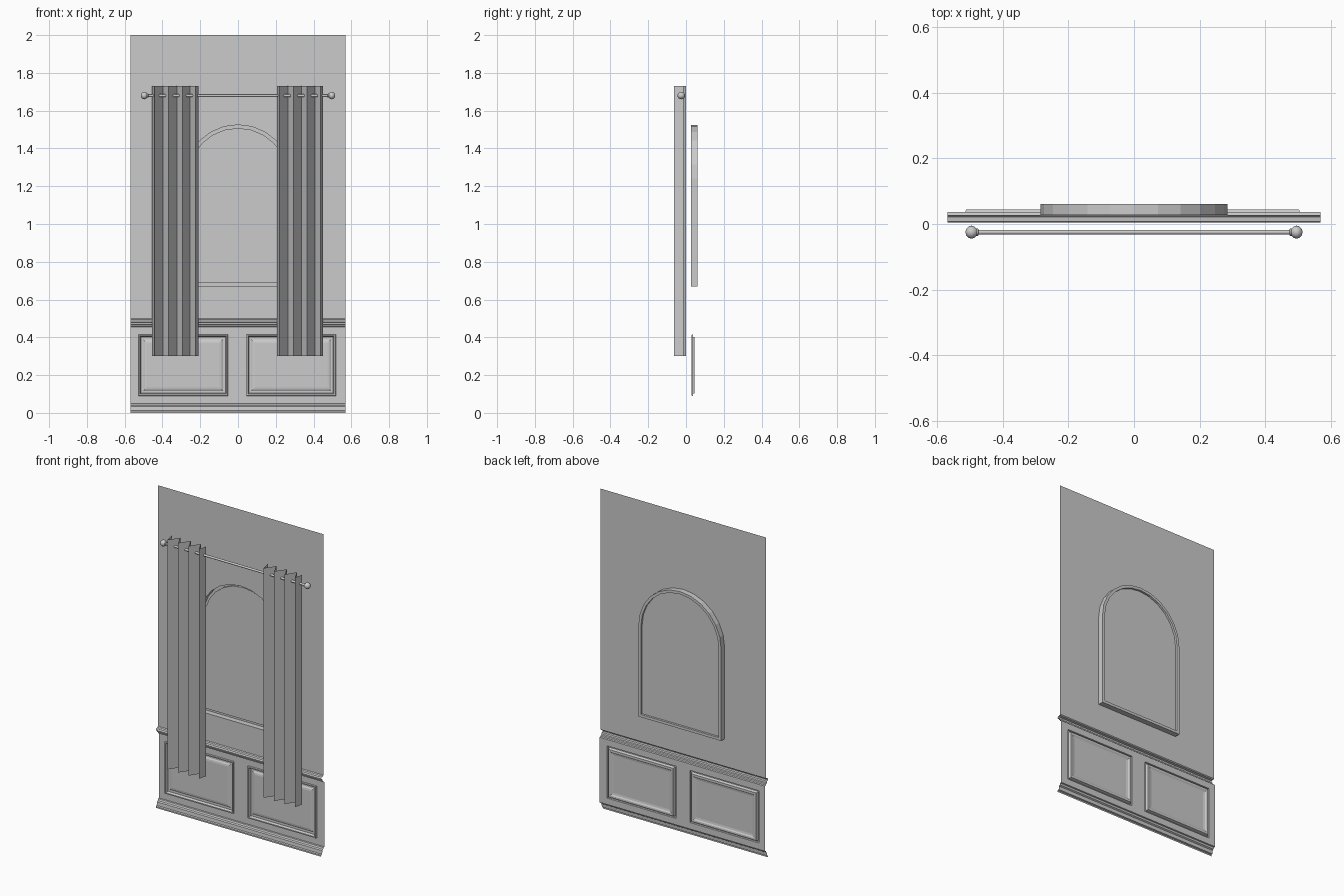
import bpy, bmesh, math

if "Cube" in bpy.data.objects:
    bpy.data.objects.remove(bpy.data.objects["Cube"])

W = 0.57          # half width of the wall
Y_WALL = 0.027    # upper wall plane
Y_LOW = 0.036     # lower wall plane


def make(name, verts, faces):
    me = bpy.data.meshes.new(name)
    me.from_pydata(verts, [], faces)
    bm = bmesh.new()
    bm.from_mesh(me)
    bmesh.ops.recalc_face_normals(bm, faces=bm.faces)
    bm.to_mesh(me)
    bm.free()
    ob = bpy.data.objects.new(name, me)
    bpy.context.collection.objects.link(ob)
    return ob


def sheet(name, loops, y):
    """Flat vertical sheet; the first loop is the outline, the others are holes."""
    bm = bmesh.new()
    for loop in loops:
        vs = [bm.verts.new((x, y, z)) for x, z in loop]
        for i, v in enumerate(vs):
            bm.edges.new((v, vs[(i + 1) % len(vs)]))
    bmesh.ops.triangle_fill(bm, edges=bm.edges[:], use_beauty=True, normal=(0, -1, 0))
    me = bpy.data.meshes.new(name)
    bm.to_mesh(me)
    bm.free()
    ob = bpy.data.objects.new(name, me)
    bpy.context.collection.objects.link(ob)
    return ob


def rings(name, loop_fn, profile):
    """Bridge inset copies of a loop along an (inset, y) profile and cap the last one."""
    verts, faces = [], []
    for inset, y in profile:
        loop = loop_fn(inset)
        verts += [(x, y, z) for x, z in loop]
    n = len(loop)
    for r in range(len(profile) - 1):
        for i in range(n):
            j = (i + 1) % n
            faces.append((r * n + i, r * n + j, (r + 1) * n + j, (r + 1) * n + i))
    last = (len(profile) - 1) * n
    faces.append(tuple(range(last, last + n)))
    return make(name, verts, faces)


def strip(name, profile):
    """Open moulding swept across the wall from a (y, z) profile."""
    verts = [(s * W, y, z) for y, z in profile for s in (-1, 1)]
    faces = [(2 * i, 2 * i + 1, 2 * i + 3, 2 * i + 2) for i in range(len(profile) - 1)]
    return make(name, verts, faces)


def rect(x0, x1, z0, z1):
    return lambda d: [(x0 + d, z0 + d), (x1 - d, z0 + d), (x1 - d, z1 - d), (x0 + d, z1 - d)]


def arch(d, n=12):
    r = 0.285 - d
    pts = [(-r, 0.67 + d), (r, 0.67 + d)]
    return pts + [(r * math.cos(math.pi * i / n), 1.24 + r * math.sin(math.pi * i / n))
                  for i in range(n + 1)]


# Upper wall with arched opening, and the window set into it
sheet("upper_wall", [rect(-W, W, 0.50, 2.0)(0), arch(0)], Y_WALL)
rings("arched_window", arch, [(0, Y_WALL), (0, 0.061), (0.017, 0.061), (0.017, 0.048)])

# Lower wall with two moulded panels
panels = [rect(-0.527, -0.053, 0.09, 0.415), rect(0.044, 0.518, 0.09, 0.415)]
sheet("lower_wall", [rect(-W, W, 0.05, 0.455)(0)] + [p(0) for p in panels], Y_LOW)
for i, p in enumerate(panels):
    rings(f"wall_panel_{i + 1}", p,
          [(0, Y_LOW), (0.002, 0.028), (0.009, 0.028), (0.014, 0.044),
           (0.026, 0.044), (0.034, 0.039), (0.045, 0.037)])

# Chair rail and skirting board
strip("chair_rail", [(Y_WALL, 0.50), (0.022, 0.495), (0.008, 0.493), (0.005, 0.488), (0.005, 0.481),
                     (0.015, 0.478), (0.017, 0.468), (0.024, 0.465), (0.026, 0.457), (Y_LOW, 0.455)])
strip("skirting_board", [(Y_LOW, 0.05), (0.028, 0.048), (0.024, 0.038), (0.016, 0.033),
                         (0.014, 0.012), (0.005, 0.009), (0.005, 0.0)])

# Pleated curtains
folds = [(-0.455, -0.013), (-0.441, -0.064), (-0.397, 0), (-0.367, -0.064), (-0.324, 0),
         (-0.295, -0.064), (-0.254, 0), (-0.224, -0.064), (-0.21, -0.013)]
folds[0] = (-0.455, 0.0)
for name, dx in (("left_curtain", 0), ("right_curtain", 0.661)):
    v = [(x + dx, y, z) for x, y in folds for z in (0.30, 1.73)]
    make(name, v, [(2 * i, 2 * i + 2, 2 * i + 3, 2 * i + 1) for i in range(len(folds) - 1)])

# Curtain rod with ball finials, turned around the x axis
half = [(0.515, 0.0), (0.512, 0.01), (0.505, 0.017), (0.496, 0.02), (0.487, 0.017),
        (0.481, 0.011), (0.476, 0.011), (0.474, 0.007)]
prof = half + [(-x, r) for x, r in reversed(half)]
N = 16
verts = [(x, -0.025 + r * math.cos(2 * math.pi * k / N), 1.68 + r * math.sin(2 * math.pi * k / N))
         for x, r in prof for k in range(N)]
faces = [(i * N + k, i * N + (k + 1) % N, (i + 1) * N + (k + 1) % N, (i + 1) * N + k)
         for i in range(len(prof) - 1) for k in range(N)]
rod = make("curtain_rod", verts, faces)
bm = bmesh.new()
bm.from_mesh(rod.data)
bmesh.ops.remove_doubles(bm, verts=bm.verts, dist=1e-5)
bmesh.ops.recalc_face_normals(bm, faces=bm.faces)
bm.to_mesh(rod.data)
bm.free()
bpy.context.view_layer.objects.active = rod
rod.select_set(True)
bpy.ops.object.shade_smooth_by_angle(angle=math.radians(40))
